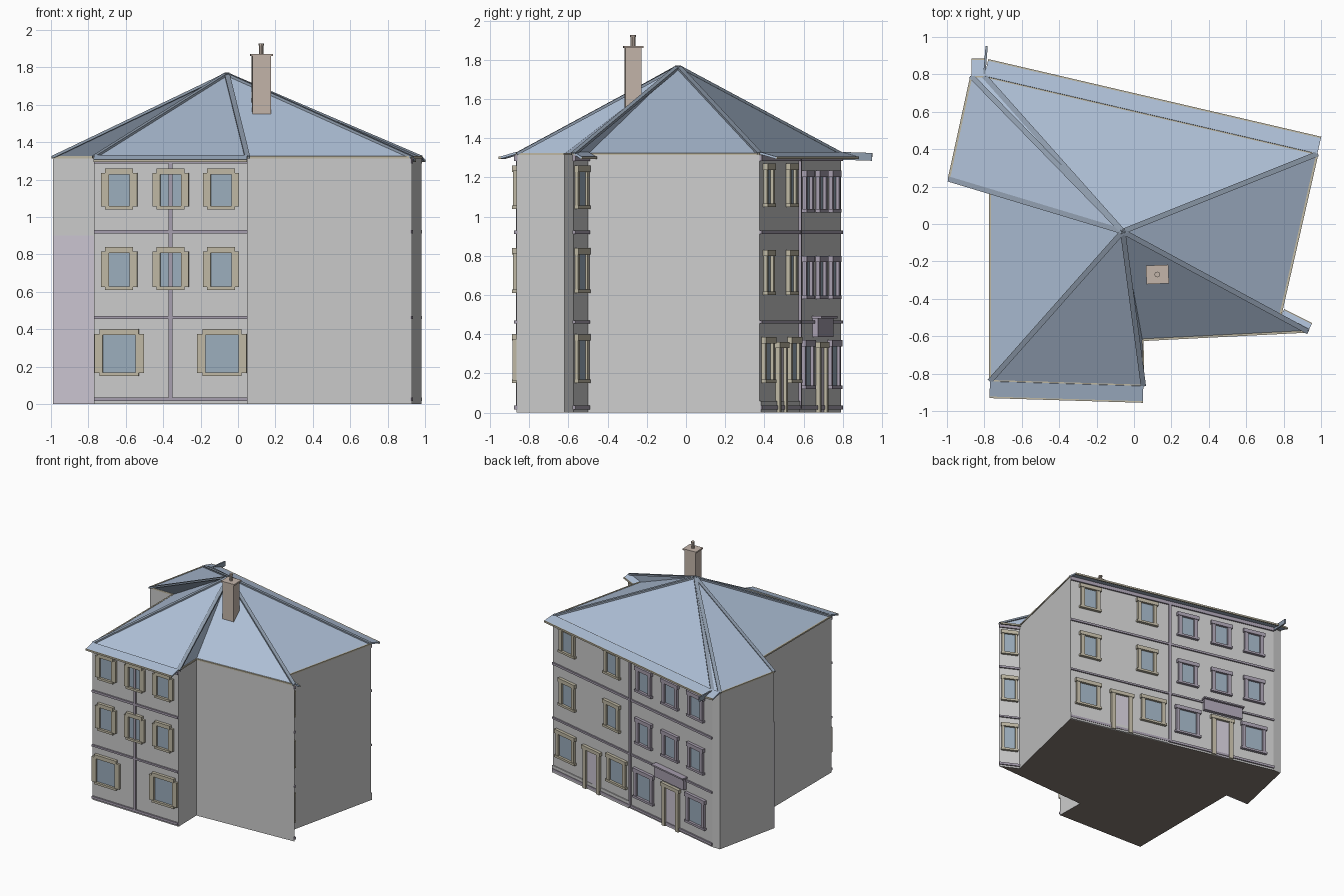
import bpy, bmesh
from mathutils import Vector, Matrix

if "Cube" in bpy.data.objects:
    bpy.data.objects.remove(bpy.data.objects["Cube"])


def mat(name, rgb):
    m = bpy.data.materials.new(name)
    m.diffuse_color = (*rgb, 1)
    m.use_nodes = True
    m.node_tree.nodes["Principled BSDF"].inputs["Base Color"].default_value = m.diffuse_color
    return m


BEIGE = mat("beige_trim", (0.52, 0.48, 0.37))
PURPLE = mat("purple_trim", (0.38, 0.34, 0.42))
PANEL = mat("lilac_panel", (0.60, 0.56, 0.64))
GLASS = mat("blue_glass", (0.33, 0.42, 0.51))
ROOF = mat("blue_slate", (0.42, 0.52, 0.67))
RIDGE = mat("dark_slate", (0.27, 0.33, 0.41))
BRICK = mat("brown_brick", (0.55, 0.46, 0.40))
EARTH = mat("brown_base", (0.24, 0.20, 0.17))


def mesh(name, verts, faces, material=None):
    me = bpy.data.meshes.new(name)
    me.from_pydata([tuple(v) for v in verts], [], faces)
    ob = bpy.data.objects.new(name, me)
    bpy.context.collection.objects.link(ob)
    if material:
        me.materials.append(material)
    return ob


def box(name, matrix, lo, hi, material=None):
    lo, hi = Vector(lo), Vector(hi)
    bm = bmesh.new()
    bmesh.ops.create_cube(bm, size=1)
    size = hi - lo
    bm.transform(matrix @ Matrix.Translation((lo + hi) / 2) @ Matrix.Diagonal((*size, 1)))
    if matrix.determinant() < 0:
        bmesh.ops.reverse_faces(bm, faces=bm.faces[:])
    ob = mesh(name, [], [], material)
    bm.to_mesh(ob.data)
    bm.free()
    return ob


def beam(name, a, b, width, height, material):
    a, b = Vector(a), Vector(b)
    m = Matrix.Translation(a) @ (b - a).to_track_quat('Y', 'Z').to_matrix().to_4x4()
    return box(name, m, (-width / 2, 0, -height / 2), (width / 2, (b - a).length, height / 2), material)


# Walls: irregular footprint, counter-clockwise
PLAN = [(-.77, -.84), (.05, -.865), (.045, -.62), (.93, -.575), (.78, -.50),
        (.98, .375), (-.80, .79), (-.87, .79), (-.99, .24), (-.77, .24)]
N = len(PLAN)
EAVE = 1.32
low = [(x, y, 0) for x, y in PLAN]
top = [(x, y, EAVE) for x, y in PLAN]
mesh("walls", low + top, [(i, (i + 1) % N, N + (i + 1) % N, N + i) for i in range(N)])
mesh("floor_base", low, [tuple(reversed(range(N)))], EARTH)

# Roof: fan from a single peak, with hip tiles and thin eave trim
PEAK = (-.06, -.04, 1.765)
mesh("roof", top + [PEAK], [(i, (i + 1) % N, N) for i in range(N)], ROOF)
for i in (0, 1, 3, 5, 6, 7, 8):
    beam("hip_tile", PEAK, top[i], .028, .014, RIDGE)
for i in range(N):
    beam("eave_trim", top[i], top[(i + 1) % N], .012, .012, BEIGE)
beam("eave_corner_spur", (-.80, .80, 1.31), (-.788, .95, 1.305), .012, .04, RIDGE)


class Facade:
    """A wall run; local x along the wall, y outward, z up."""

    def __init__(self, i):
        a, b = Vector((*PLAN[i], 0)), Vector((*PLAN[(i + 1) % N], 0))
        u = (b - a).normalized()
        self.length = (b - a).length
        self.m = Matrix(((u.x, u.y, 0, a.x), (u.y, -u.x, 0, a.y), (0, 0, 1, 0), (0, 0, 0, 1)))

    def box(self, name, s0, s1, z0, z1, depth, material=None):
        return box(name, self.m, (s0, -.004, z0), (s1, depth, z1), material)

    def window(self, s, z0, z1, glass, jamb, cap, trim, depth=.025):
        g, c = glass / 2, cap / 2
        self.box("window_glass", s - g, s + g, z0 + .01, z1 - .02, .005, GLASS)
        for k in (-1, 1):
            e = sorted((s + k * g, s + k * (g + jamb)))
            self.box("window_jamb", *e, z0 + .015, z1 - .025, depth * .8, trim)
        self.box("window_lintel", s - c, s + c, z1 - .032, z1, depth, trim)
        self.box("window_sill", s - c, s + c, z0, z0 + .018, depth, trim)

    def door(self, s, trim):
        self.box("door_panel", s - .065, s + .065, 0, .33, .006, PANEL)
        for k in (-1, 1):
            e = sorted((s + k * .06, s + k * .095))
            self.box("door_jamb", *e, 0, .34, .022, trim)
        self.box("door_lintel", s - .105, s + .105, .33, .36, .026, trim)

    def bands(self):
        for z0, z1 in ((.015, .035), (.455, .47), (.912, .93), (1.285, 1.315)):
            self.box("string_course", 0, self.length, z0, z1, .012, PURPLE)

    def pipe(self, s):
        self.box("drainpipe", s - .01, s + .01, .02, 1.30, .014, PURPLE)

    def eave(self, out):
        pts = [self.m @ Vector(p) for p in ((0, 0, 1.325), (self.length, 0, 1.325),
                                            (self.length, out, 1.30), (0, out, 1.30))]
        ob = mesh("eave_slope", pts, [(0, 1, 2, 3)], ROOF)
        sol = ob.modifiers.new("thickness", 'SOLIDIFY')
        sol.thickness = .012
        sol.offset = 0
        beam("eave_gutter", pts[3], pts[2], .012, .014, BEIGE)


# Front facade
front = Facade(0)
front.bands()
front.pipe(.41)
front.eave(.085)
for s in (.135, .685):
    front.window(s, .15, .40, .175, .045, .21, BEIGE)
for s in (.135, .41, .68):
    for z0, z1 in ((.61, .84), (1.04, 1.26)):
        front.window(s, z0, z1, .11, .042, .15, BEIGE)

# Back facade: beige half and purple half
back = Facade(5)
L = back.length
back.bands()
back.pipe(.487 * L)
back.eave(.088)
back.box("plinth", 0, .48 * L, 0, .06, .008)
for t in (.095, .375):
    for z0, z1 in ((.60, .83), (1.05, 1.27)):
        back.window(t * L, z0, z1, .11, .03, .19, BEIGE)
for t in (.575, .74, .90):
    for z0, z1 in ((.58, .80), (1.02, 1.235)):
        back.window(t * L, z0, z1, .11, .03, .19, PURPLE)
for t, z0, z1, trim in ((.085, .15, .385, BEIGE), (.405, .15, .385, BEIGE),
                        (.575, .12, .37, PURPLE), (.90, .12, .37, PURPLE)):
    back.window(t * L, z0, z1, .15, .03, .23, trim)
back.door(.25 * L, BEIGE)
back.door(.745 * L, BEIGE)
back.box("shop_sign", .745 * L - .17, .745 * L + .17, .385, .48, .03, PURPLE)
back.box("shop_sign_cap", .745 * L - .18, .745 * L + .18, .48, .492, .05, PURPLE)

# Small back corner return
Facade(6).eave(.09)

# Narrow wedge facade on the right
wedge = Facade(3)
wedge.bands()
wedge.eave(.045)
for z0, z1 in ((.15, .40), (.61, .84), (1.04, 1.26)):
    wedge.window(wedge.length / 2, z0, z1, .09, .02, .14, BEIGE, .022)

# Painted lower panel on the left step
step = Facade(8)
step.box("painted_panel", 0, step.length, 0, .90, .004, PANEL)

# Chimney
spin = Matrix.Translation((.125, -.27, 0)) @ Matrix.Rotation(.04, 4, 'Z')
box("chimney_stack", spin, (-.05, -.042, 1.54), (.05, .042, 1.86), BRICK)
box("chimney_cap", spin, (-.06, -.05, 1.86), (.06, .05, 1.872), BRICK)
bpy.ops.mesh.primitive_cylinder_add(vertices=10, radius=.012, depth=.05, location=(.125, -.27, 1.895))
bpy.context.object.name = "chimney_pot"
bpy.context.object.data.materials.append(BRICK)
bpy.ops.mesh.primitive_cylinder_add(vertices=10, radius=.015, depth=.012, location=(.125, -.27, 1.922))
bpy.context.object.name = "chimney_pot_rim"
bpy.context.object.data.materials.append(BRICK)
